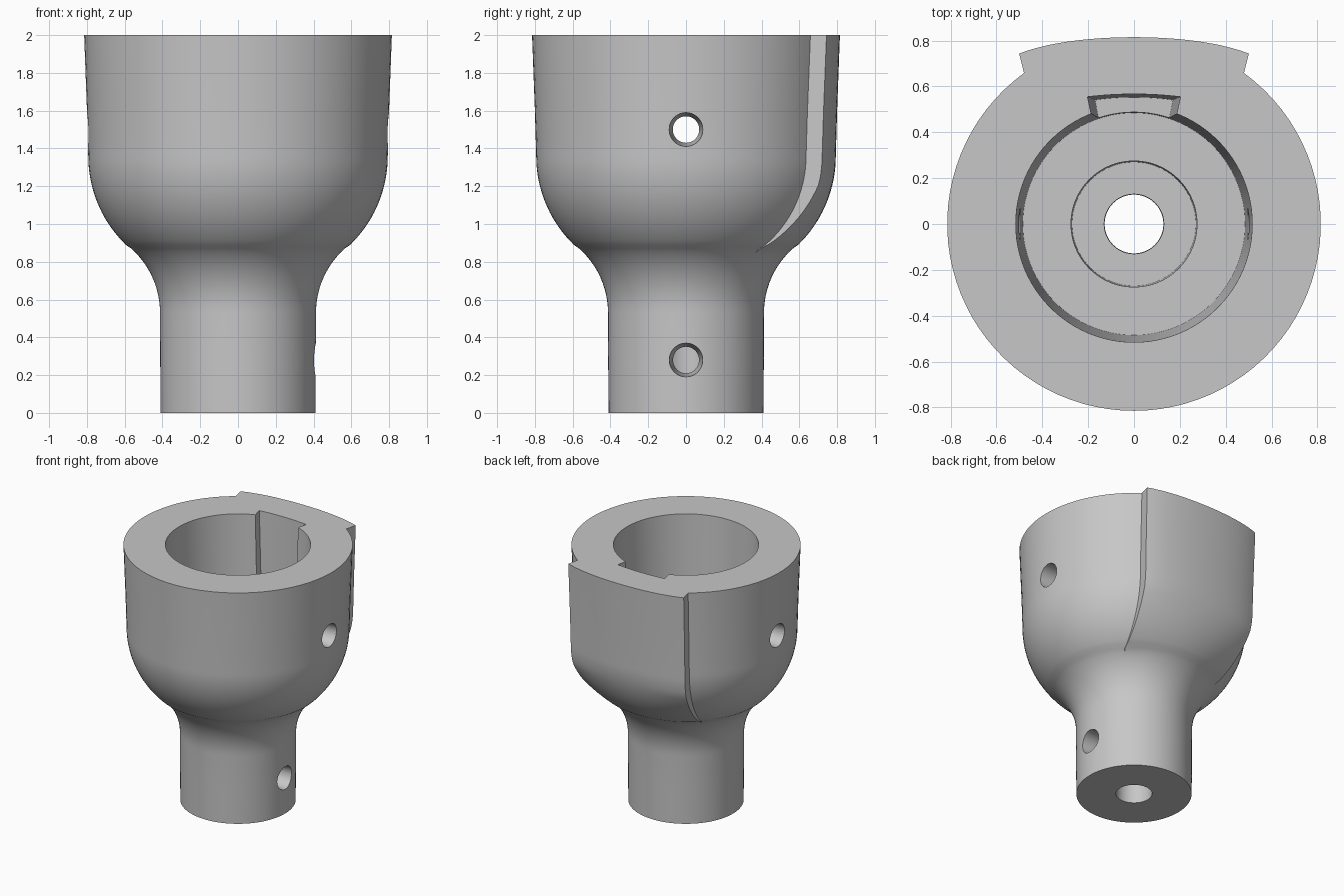
import bpy, bmesh, math
from mathutils import Matrix

if "Cube" in bpy.data.objects:
    bpy.data.objects.remove(bpy.data.objects["Cube"])

grey = bpy.data.materials.new("steel_grey")
grey.diffuse_color = (0.57, 0.57, 0.57, 1)
grey.use_nodes = True
grey.node_tree.nodes["Principled BSDF"].inputs["Base Color"].default_value = grey.diffuse_color


def make(name, bm):
    bmesh.ops.recalc_face_normals(bm, faces=bm.faces)
    me = bpy.data.meshes.new(name)
    bm.to_mesh(me)
    bm.free()
    me.materials.append(grey)
    ob = bpy.data.objects.new(name, me)
    bpy.context.collection.objects.link(ob)
    return ob


def loft(name, rings):
    """Closed skin through equal-length rings, capped at both ends."""
    bm = bmesh.new()
    loops = [[bm.verts.new(p) for p in ring] for ring in rings]
    n = len(loops[0])
    for a, b in zip(loops, loops[1:]):
        for i in range(n):
            j = (i + 1) % n
            bm.faces.new((a[i], a[j], b[j], b[i]))
    bm.faces.new(loops[0])
    bm.faces.new(loops[-1])
    bmesh.ops.remove_doubles(bm, verts=bm.verts, dist=1e-5)
    return make(name, bm)


def circle(r, z, n=96):
    return [(r * math.cos(2 * math.pi * i / n), r * math.sin(2 * math.pi * i / n), z)
            for i in range(n)]


# Outer profile: stem, concave neck, convex shoulder, tapered cup
NECK, SHOULDER, BEND = 0.455, 0.655, math.radians(48.4)
profile = [(0.41, 0.0), (0.412, 0.28)]
for i in range(13):
    a = BEND * i / 12
    profile.append((0.413 + NECK * (1 - math.cos(a)), 0.53 + NECK * math.sin(a)))
for i in range(1, 19):
    a = BEND * (1 - i / 18)
    profile.append((0.793 - SHOULDER * (1 - math.cos(a)), 1.36 - SHOULDER * math.sin(a)))
profile += [(0.80, 1.6), (0.815, 2.0)]

RIDGE_Z = 0.86


def body_ring(r, z):
    """Circle whose back sector is raised into a flatter, step-sided ridge."""
    # where the slanted ridge side meets the circle: x = k + 0.25 y
    k, rr = 0.315, max(r, 0.56)
    y = (-0.25 * k + math.sqrt((0.25 * k) ** 2 - 1.0625 * (k * k - rr * rr))) / 1.0625
    a0 = math.atan2(y, k + 0.25 * y)
    t = min(1, max(0, (z - RIDGE_Z) / 0.35))
    step = 0.085 * t ** 0.7
    xi, yi = r * math.cos(a0), r * math.sin(a0)
    xo, yo = xi + 0.25 * step, yi + step
    rise = yo - math.sqrt(r * r - xo * xo)
    pts = []
    for i in range(25):
        s = 1 - 2 * i / 24
        x = xo * s
        pts.append((x, math.sqrt(r * r - x * x) + rise * s * s, z))
    span = 2 * math.pi - (math.pi - 2 * a0)
    for i in range(73):
        a = math.pi - a0 + span * i / 72
        pts.append((r * math.cos(a), r * math.sin(a), z))
    return pts


body = loft("socket_body", [body_ring(r, z) for r, z in profile])

# Stepped bore: tapered cup, counterbore and stem hole
bore = loft("bore_cutter", [circle(r, z) for r, z in
            [(0.128, -0.1), (0.13, 0.8), (0.27, 0.8), (0.275, 1.0), (0.485, 1.0),
             (0.516, 2.0), (0.519, 2.1)]])


# Keyway at the back of the cup, with drafted sides
def slot_ring(half, back, z):
    arc = [(half * s / 4, back - 0.012 * (s / 4) ** 2, z) for s in range(4, -5, -1)]
    return arc + [(-half * 0.78, 0.35, z), (half * 0.78, 0.35, z)]


slot = loft("keyway_cutter", [slot_ring(0.17, 0.553, 1.1), slot_ring(0.203, 0.567, 2.0),
                              slot_ring(0.207, 0.568, 2.1)])
cutters = [bore, slot]

# Tapered cross pin holes on both sides of the cup and stem
for label, z, x0, x1 in (("cup", 1.5, 0.45, 0.797), ("stem", 0.28, 0.08, 0.412)):
    for side in (-1, 1):
        bm = bmesh.new()
        length = x1 - x0 + 0.1
        bmesh.ops.create_cone(bm, cap_ends=True, segments=40, radius1=0.067,
                              radius2=0.096, depth=length)
        bm.transform(Matrix.Translation((side * (x0 + length / 2), 0, z))
                     @ Matrix.Rotation(side * math.pi / 2, 4, 'Y'))
        cutters.append(make(label + "_pin_cutter", bm))

for c in cutters:
    c.hide_render = True
    m = body.modifiers.new(c.name, 'BOOLEAN')
    m.operation = 'DIFFERENCE'
    m.solver = 'EXACT'
    m.object = c

# Bake the cuts, drop the cutters and smooth the curved walls
dg = bpy.context.evaluated_depsgraph_get()
mesh = bpy.data.meshes.new_from_object(body.evaluated_get(dg))
body.modifiers.clear()
body.data = mesh
for c in cutters:
    bpy.data.objects.remove(c)
bpy.context.view_layer.objects.active = body
body.select_set(True)
bpy.ops.object.shade_smooth_by_angle(angle=math.radians(30))
